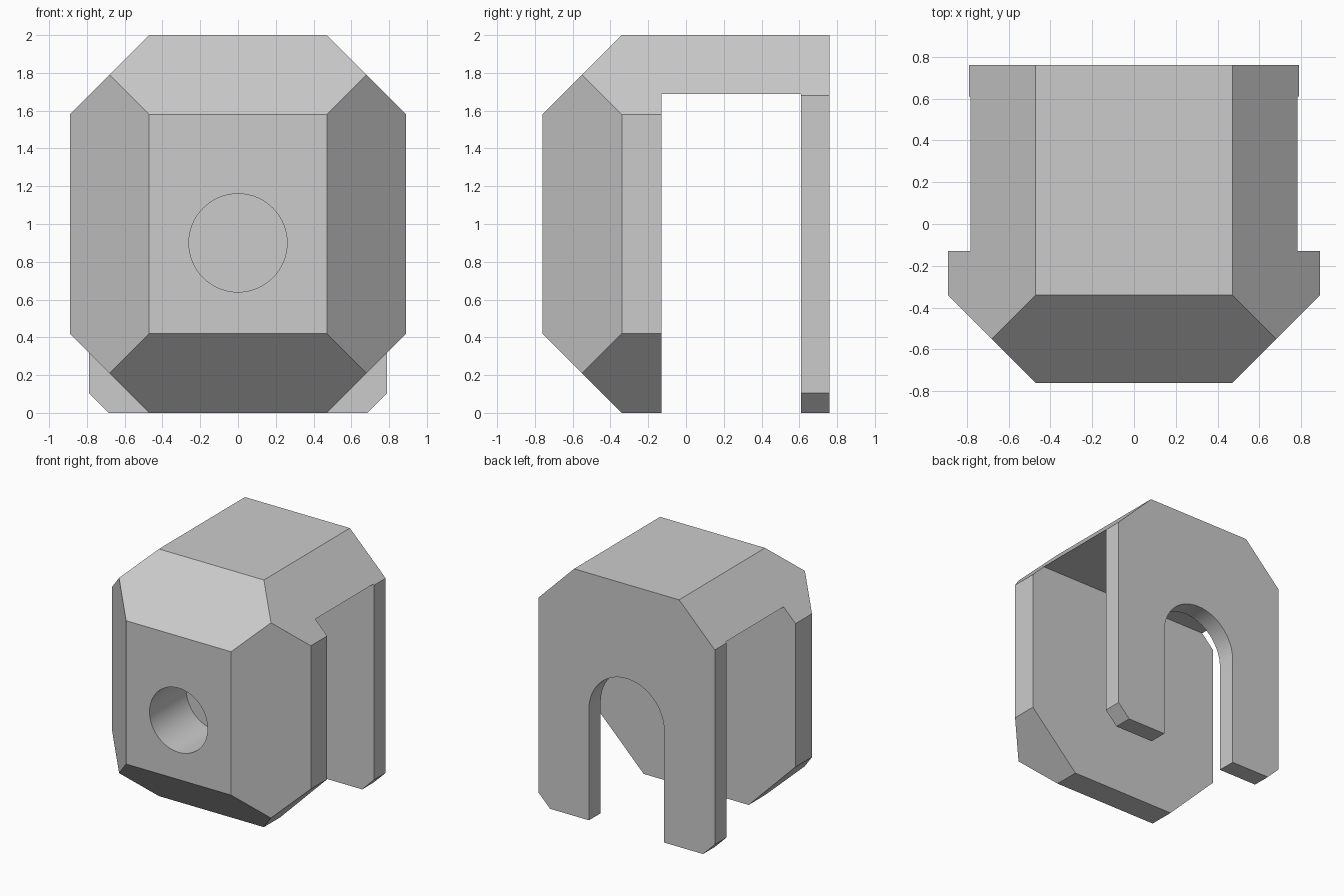
import bpy, bmesh
from math import cos, sin, pi, radians
from mathutils import Vector

cube = bpy.data.objects.get("Cube")
if cube:
    bpy.data.objects.remove(cube, do_unlink=True)

grey = bpy.data.materials.new("plain grey")
grey.use_nodes = True
colour = (0.6, 0.6, 0.6, 1)
grey.diffuse_color = colour
for node in grey.node_tree.nodes:
    if node.type == "BSDF_PRINCIPLED":
        node.inputs["Base Color"].default_value = colour


def prism(name, outline, y0, y1, planes=()):
    """Extrude an x-z outline from y0 to y1, then trim it with planes."""
    bm = bmesh.new()
    face = bm.faces.new([bm.verts.new((x, y0, z)) for x, z in outline])
    ext = bmesh.ops.extrude_face_region(bm, geom=[face])["geom"]
    verts = [v for v in ext if isinstance(v, bmesh.types.BMVert)]
    bmesh.ops.translate(bm, verts=verts, vec=(0, y1 - y0, 0))
    for point, normal in planes:
        cut = bmesh.ops.bisect_plane(
            bm, geom=bm.verts[:] + bm.edges[:] + bm.faces[:], dist=1e-5,
            plane_co=point, plane_no=normal, clear_outer=True)["geom_cut"]
        edges = [e for e in cut if isinstance(e, bmesh.types.BMEdge)]
        bmesh.ops.contextual_create(bm, geom=edges)
    bmesh.ops.recalc_face_normals(bm, faces=bm.faces[:])
    mesh = bpy.data.meshes.new(name)
    bm.to_mesh(mesh)
    bm.free()
    mesh.materials.append(grey)
    obj = bpy.data.objects.new(name, mesh)
    bpy.context.collection.objects.link(obj)
    return obj


def combine(target, other, operation):
    """Apply a boolean and discard the helper."""
    mod = target.modifiers.new(operation, "BOOLEAN")
    mod.operation, mod.object, mod.solver = operation, other, "EXACT"
    bpy.context.view_layer.objects.active = target
    bpy.ops.object.modifier_apply(modifier=mod.name)
    bpy.data.objects.remove(other, do_unlink=True)


def mirrored(half):
    return half + [(-x, z) for x, z in reversed(half)]


def arc(radius, z, start, end, steps):
    angles = [start + (end - start) * i / steps for i in range(steps + 1)]
    return [(radius * cos(a), z + radius * sin(a)) for a in angles]


# Thick front block with chamfers around its face
front = Vector((0, -0.76, 1))
planes = []
for side in (-1, 1):
    planes.append((front + Vector((0.47 * side, 0, 0)), (side, -1, 0)))
    planes.append((front + Vector((0, 0, 0.58 * side)), (0, -1, side)))
octagon = mirrored([(0.47, 2), (0.89, 1.58), (0.89, 0.42), (0.47, 0)])
body = prism("hooded_block", octagon, -0.76, -0.13, planes)

# Roof and rear plate, hollowed underneath
hood = prism("hood", mirrored([(0.47, 2), (0.79, 1.68), (0.79, 0.105), (0.685, 0)]),
             -0.2, 0.76)
cavity = prism("cavity", mirrored([(1, 1.687), (1, -0.2)]), -0.4, 0.61)
combine(hood, cavity, "DIFFERENCE")

# Round-topped slot in the rear plate
slot = [(0.337, -0.2)] + arc(0.337, 0.9, 0, pi, 32) + [(-0.337, -0.2)]
combine(hood, prism("slot", slot, 0.5, 0.9), "DIFFERENCE")
combine(body, hood, "UNION")

# Blind round hole in the front face
hole = arc(0.26, 0.9, 0, 2 * pi, 64)[:-1]
combine(body, prism("hole", hole, -0.9, -0.29), "DIFFERENCE")

bpy.ops.object.select_all(action="DESELECT")
body.select_set(True)
bpy.context.view_layer.objects.active = body
bpy.ops.object.shade_smooth_by_angle(angle=radians(30))
